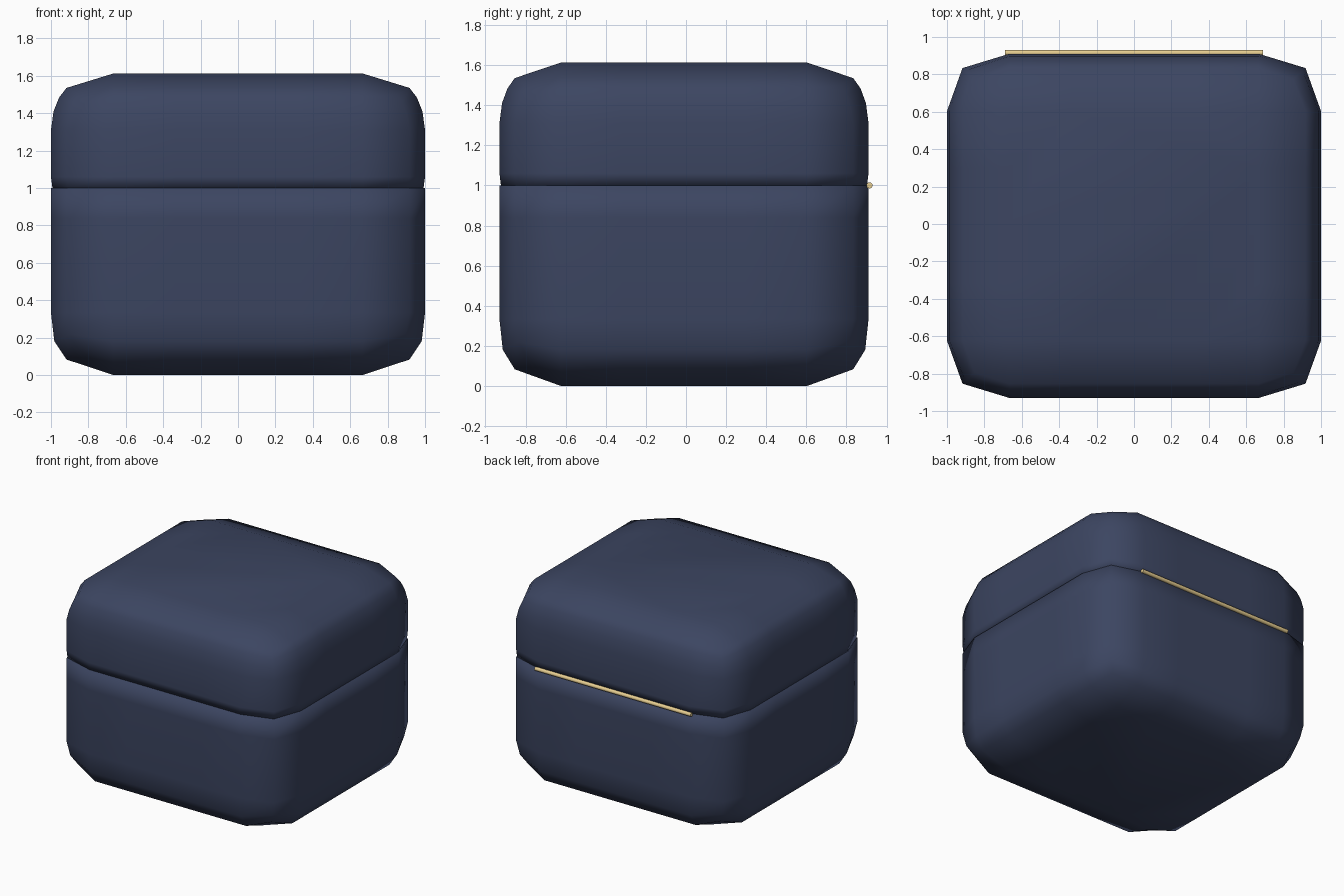
import bpy, bmesh, math

if "Cube" in bpy.data.objects:
    bpy.data.objects.remove(bpy.data.objects["Cube"])

HALF_X, HALF_Y, MID_Y = 1.0, 0.92, -0.01


def material(name, color):
    m = bpy.data.materials.new(name)
    m.diffuse_color = (*color, 1)
    m.use_nodes = True
    m.node_tree.nodes["Principled BSDF"].inputs["Base Color"].default_value = m.diffuse_color
    return m


def ring_points(side, corner, z_side, z_corner):
    """Rounded-square outline: five points per side plus one per corner."""
    pts = []
    for q in range(4):
        c, s = round(math.cos(q * math.pi / 2)), round(math.sin(q * math.pi / 2))
        local = [(side, t / 3, z_side) for t in (-2, -1, 0, 1, 2)]
        local.append((corner, corner, z_corner))
        for x, y, z in local:
            pts.append(((x * c - y * s) * HALF_X,
                        (x * s + y * c) * HALF_Y + MID_Y, z))
    return pts


def shell(name, rings, mat):
    """Loft the outlines, cap both ends and shade smooth."""
    bm = bmesh.new()
    loops = [[bm.verts.new(p) for p in ring_points(*r)] for r in rings]
    n = len(loops[0])
    for a, b in zip(loops, loops[1:]):
        for i in range(n):
            j = (i + 1) % n
            bm.faces.new((a[i], a[j], b[j], b[i]))
    bm.faces.new(loops[0])
    bm.faces.new(loops[-1])
    bmesh.ops.remove_doubles(bm, verts=bm.verts, dist=0.0005)
    bmesh.ops.recalc_face_normals(bm, faces=bm.faces)
    for f in bm.faces:
        f.smooth = True
    me = bpy.data.meshes.new(name)
    bm.to_mesh(me)
    bm.free()
    me.materials.append(mat)
    ob = bpy.data.objects.new(name, me)
    bpy.context.collection.objects.link(ob)
    return ob


navy = material("navy_cover", (0.045, 0.06, 0.12))
gold = material("gold_metal", (0.79, 0.61, 0.28))

# Lower half of the box: (side, corner, side height, corner height)
shell("box_base", [
    (2 / 3, 2 / 3, 0.0, 0.0),
    (0.917, 0.852, 0.083, 0.14),
    (0.982, 0.897, 0.18, 0.22),
    (1.0, 0.917, 0.333, 0.333),
    (1.0, 0.917, 0.84, 0.84),
    (1.0, 0.917, 1.0, 1.0),
], navy)

# Lid, tucked in slightly along the seam
shell("box_lid", [
    (0.992, 0.912, 1.0, 1.0),
    (1.0, 0.917, 1.06, 1.06),
    (1.0, 0.917, 1.31, 1.31),
    (0.986, 0.902, 1.41, 1.39),
    (0.957, 0.88, 1.483, 1.455),
    (0.917, 0.852, 1.535, 1.50),
    (2 / 3, 2 / 3, 1.612, 1.612),
], navy)

# Hinge rod along the back of the seam
bpy.ops.mesh.primitive_cylinder_add(vertices=16, radius=0.015, depth=1.38,
                                    location=(0, 0.915, 1.0),
                                    rotation=(0, math.pi / 2, 0))
hinge = bpy.context.object
hinge.name = "hinge_rod"
hinge.data.materials.append(gold)
bpy.ops.object.shade_smooth_by_angle()
